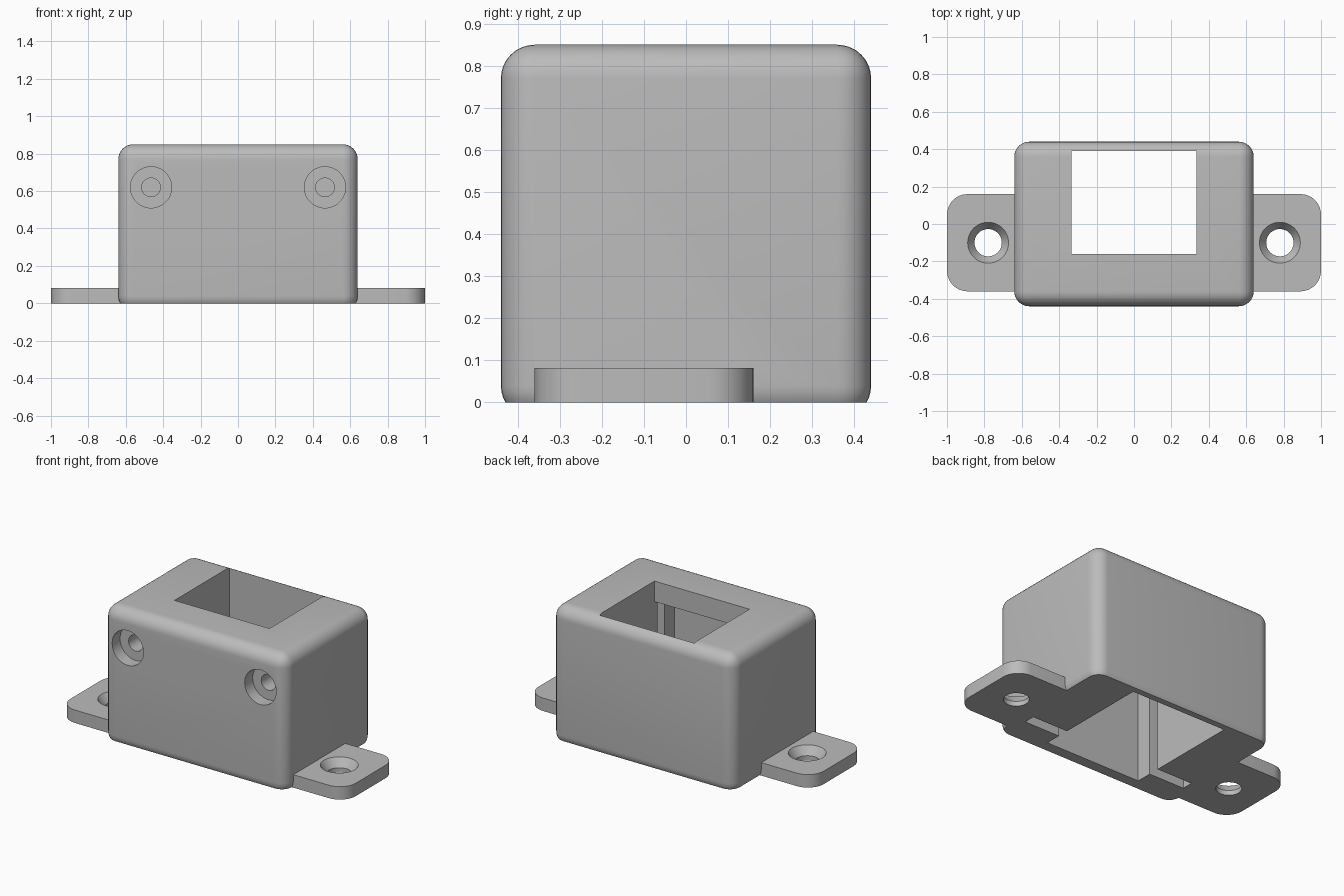
import bpy, bmesh
from mathutils import Matrix, Vector

if "Cube" in bpy.data.objects:
    bpy.data.objects.remove(bpy.data.objects["Cube"], do_unlink=True)

grey = bpy.data.materials.new("plain_grey")
grey.use_nodes = True
colour = (0.5, 0.5, 0.5, 1)
grey.diffuse_color = colour
grey.node_tree.nodes["Principled BSDF"].inputs["Base Color"].default_value = colour


def to_object(name, bm):
    bmesh.ops.recalc_face_normals(bm, faces=bm.faces)
    mesh = bpy.data.meshes.new(name)
    bm.to_mesh(mesh)
    bm.free()
    mesh.materials.append(grey)
    obj = bpy.data.objects.new(name, mesh)
    bpy.context.collection.objects.link(obj)
    return obj


def block(name, low, high, radius=0, vertical_only=False, segments=8):
    """Box between two corners, with optional rounded edges."""
    low, high = Vector(low), Vector(high)
    bm = bmesh.new()
    size = Matrix.Diagonal((*(high - low), 1))
    bmesh.ops.create_cube(bm, size=1, matrix=Matrix.Translation((low + high) / 2) @ size)
    if radius:
        edges = [e for e in bm.edges if not vertical_only
                 or abs(e.verts[0].co.z - e.verts[1].co.z) > 0.01]
        bmesh.ops.bevel(bm, geom=edges, offset=radius, segments=segments,
                        profile=0.5, affect='EDGES')
    return to_object(name, bm)


def round_cutter(start, end, r1, r2):
    """Cylinder or cone running from start to end."""
    start, end = Vector(start), Vector(end)
    axis = end - start
    bm = bmesh.new()
    turn = axis.to_track_quat('Z', 'Y').to_matrix().to_4x4()
    bmesh.ops.create_cone(bm, cap_ends=True, segments=48, radius1=r1, radius2=r2,
                          depth=axis.length,
                          matrix=Matrix.Translation((start + end) / 2) @ turn)
    return to_object("cutter", bm)


def combine(target, other, operation):
    """Boolean the other object into the target and remove it."""
    other.hide_render = True
    mod = target.modifiers.new(operation, 'BOOLEAN')
    mod.operation, mod.solver, mod.object = operation, 'EXACT', other
    bpy.context.view_layer.update()
    graph = bpy.context.evaluated_depsgraph_get()
    mesh = bpy.data.meshes.new_from_object(target.evaluated_get(graph))
    target.modifiers.clear()
    target.data = mesh
    bpy.data.objects.remove(other, do_unlink=True)


# Rounded housing, trimmed flat at the base
housing = block("mount_housing", (-0.64, -0.44, -0.04), (0.64, 0.44, 0.85), 0.08)
combine(housing, block("cutter", (-1, -1, -1), (1, 1, 0)), 'DIFFERENCE')

# Mounting tabs on both sides
for side in (-1, 1):
    xs = sorted((side * 0.5, side))
    tab = block("mounting_tab", (xs[0], -0.36, 0), (xs[1], 0.16, 0.082), 0.11, True)
    combine(housing, tab, 'UNION')

# Main cavity, smaller top window and the cross slot beside the cavity
combine(housing, block("cutter", (-0.333, -0.36, -0.1), (0.333, 0.39, 0.72)), 'DIFFERENCE')
combine(housing, block("cutter", (-0.333, -0.16, 0.6), (0.333, 0.39, 1)), 'DIFFERENCE')
combine(housing, block("cutter", (-0.58, -0.26, -0.1), (0.58, -0.19, 0.72)), 'DIFFERENCE')

for side in (-1, 1):
    # Countersunk tab holes
    x, y = side * 0.78, -0.1
    combine(housing, round_cutter((x, y, -0.1), (x, y, 0.2), 0.073, 0.073), 'DIFFERENCE')
    combine(housing, round_cutter((x, y, 0.03), (x, y, 0.083), 0.073, 0.11), 'DIFFERENCE')
    # Counterbored screw holes in the front wall
    x, z = side * 0.465, 0.62
    combine(housing, round_cutter((x, -0.5, z), (x, -0.36, z), 0.11, 0.11), 'DIFFERENCE')
    combine(housing, round_cutter((x, -0.5, z), (x, -0.22, z), 0.05, 0.05), 'DIFFERENCE')

# Smooth the rounded edges while keeping the cut edges crisp
bpy.ops.object.select_all(action='DESELECT')
housing.select_set(True)
bpy.context.view_layer.objects.active = housing
bpy.ops.object.shade_smooth_by_angle(angle=0.5)
